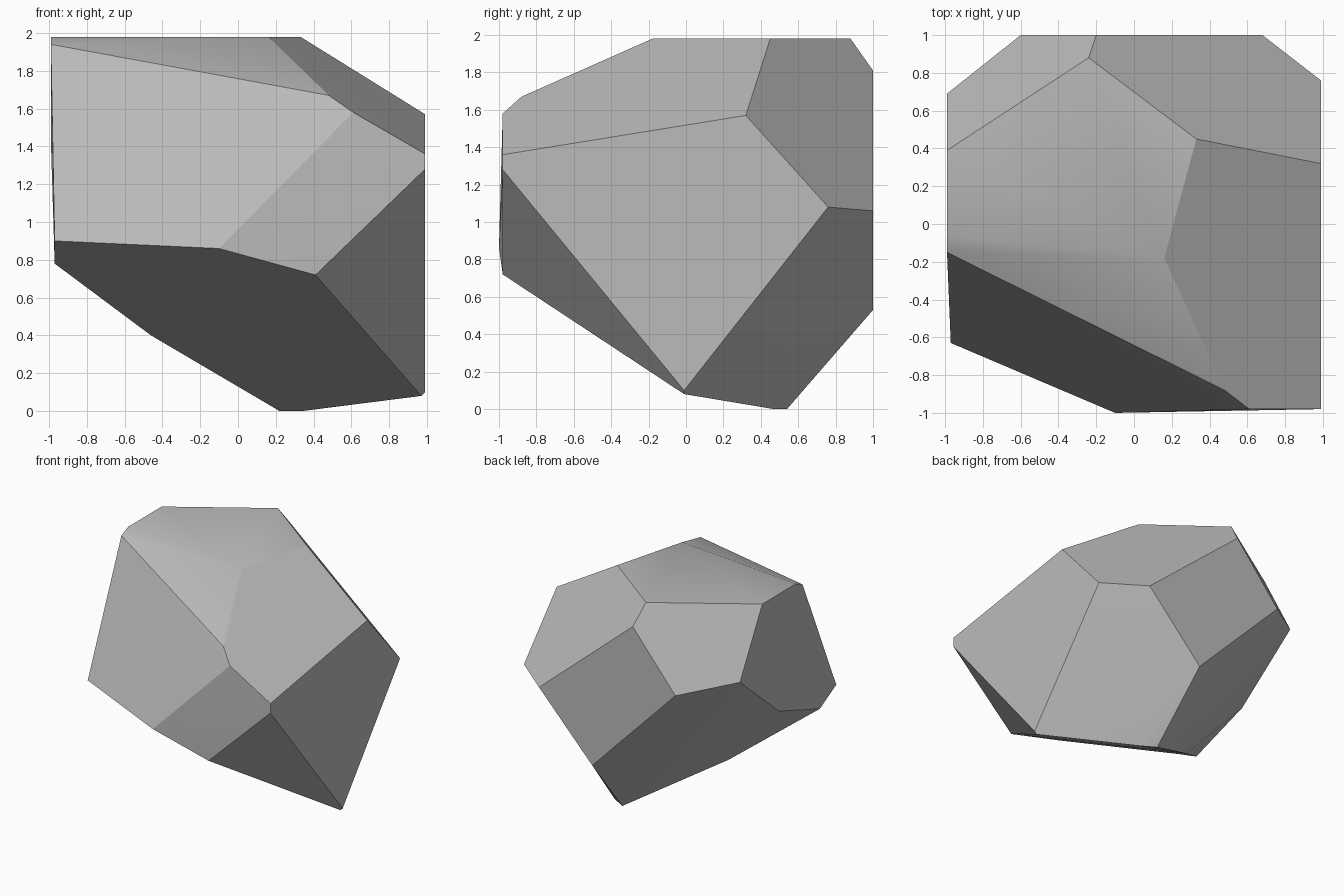
import bpy
import bmesh
import math
from mathutils import Vector

default_cube = bpy.data.objects.get("Cube")
if default_cube:
    bpy.data.objects.remove(default_cube, do_unlink=True)


def outline(axis, level, pairs):
    """Place a flat facet outline on the plane where the given axis equals level."""
    corners = []
    for first, second in pairs:
        corner = [first, second]
        corner.insert(axis, level)
        corners.append(Vector(corner))
    return corners


def flat_material(name, colour):
    material = bpy.data.materials.new(name)
    material.use_nodes = True
    material.diffuse_color = colour
    shader = material.node_tree.nodes["Principled BSDF"]
    shader.inputs["Base Color"].default_value = colour
    shader.inputs["Roughness"].default_value = 0.9
    return material


X, Y, Z = range(3)

# Outlines of the flat facets on each side of the boulder
top_facet = outline(Z, 1.98, [(-.99, .39), (-.24, .88), (.33, .45), (.16, -.18), (-.99, -.06)])
right_facet = outline(X, .99, [(-.98, 1.36), (.32, 1.57), (.76, 1.08), (-.01, .1), (-.98, 1.28)])
back_facet = outline(Y, 1, [(-.2, 1.81), (.68, 1.06), (.18, .53), (-.6, 1.33)])
front_facet = outline(Y, -.98, [(.61, 1.58), (.41, .72)])
left_facet = outline(X, -.99, [(-.15, 1.94), (.69, 1.43)])
left_lower_edge = outline(X, -.97, [(.14, .97), (-.41, .78), (-.63, .9)])
base_ridge = outline(Z, 0, [(.34, .47), (.22, .54)])

# Single corners between the facets
loose_corners = [Vector(c) for c in (
    (-.1, -1, .86), (.48, -.88, 1.67), (.97, -.01, .08), (-.46, .08, .4))]

# Wrap the outlines into one solid stone and merge nearly flat triangles
bm = bmesh.new()
for part in (top_facet, right_facet, back_facet, front_facet, left_facet,
             left_lower_edge, base_ridge, loose_corners):
    for corner in part:
        bm.verts.new(corner)
bmesh.ops.convex_hull(bm, input=bm.verts[:])
loose = [v for v in bm.verts if not v.link_faces]
bmesh.ops.delete(bm, geom=loose, context="VERTS")
bmesh.ops.dissolve_limit(bm, angle_limit=math.radians(2),
                         verts=bm.verts[:], edges=bm.edges[:])
bmesh.ops.recalc_face_normals(bm, faces=bm.faces[:])

mesh = bpy.data.meshes.new("boulder")
bm.to_mesh(mesh)
bm.free()
mesh.materials.append(flat_material("stone_grey", (.5, .5, .5, 1)))

boulder = bpy.data.objects.new("boulder", mesh)
bpy.context.collection.objects.link(boulder)

# Soften only the shallow creases
bpy.ops.object.select_all(action="DESELECT")
boulder.select_set(True)
bpy.context.view_layer.objects.active = boulder
bpy.ops.object.shade_smooth_by_angle(angle=math.radians(30))
